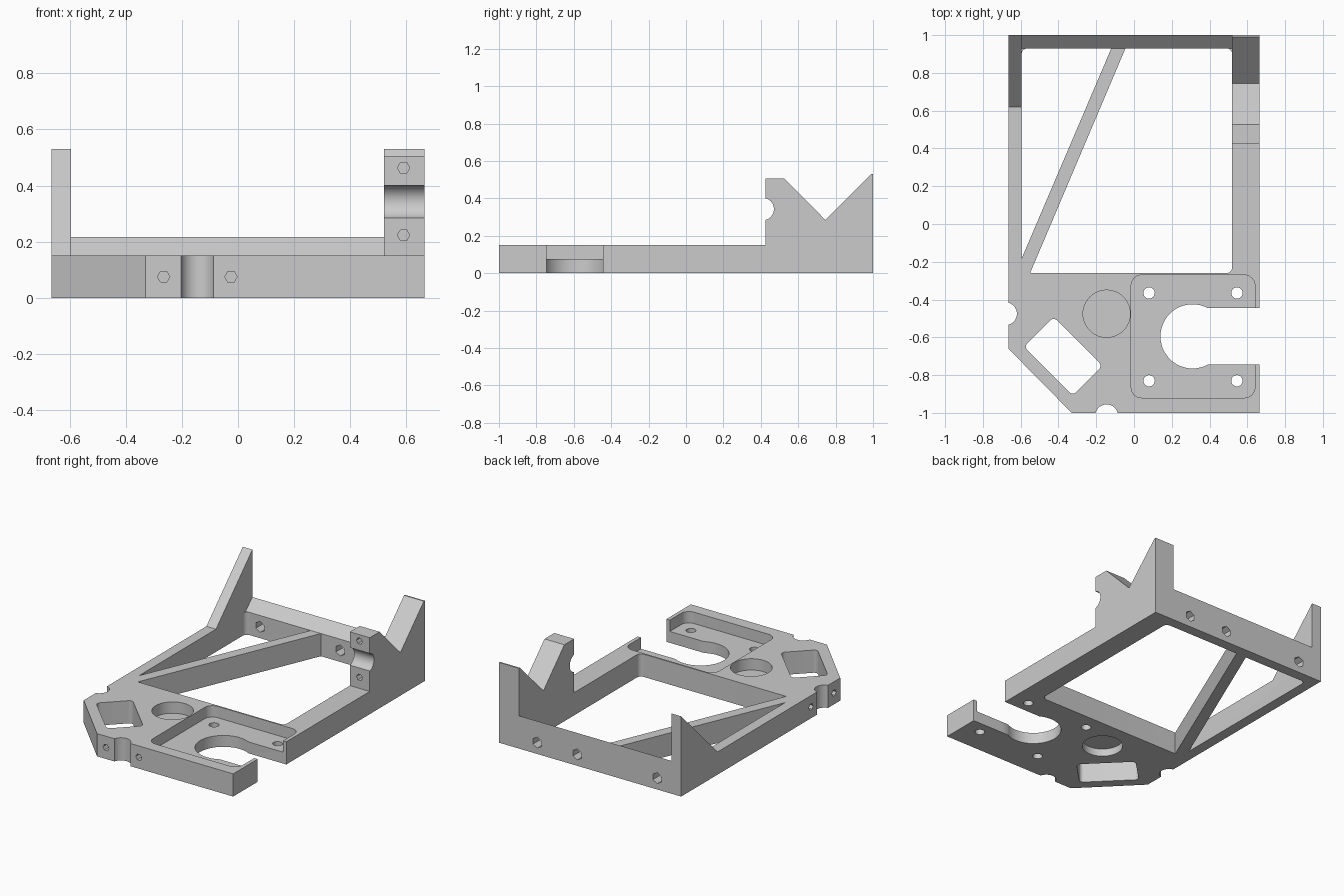
import bpy, bmesh, math
from mathutils import Vector

old = bpy.data.objects.get("Cube")
if old:
    bpy.data.objects.remove(old, do_unlink=True)

grey = bpy.data.materials.new("plain grey")
grey.use_nodes = True
colour = (0.6, 0.6, 0.6, 1)
grey.diffuse_color = colour
grey.node_tree.nodes["Principled BSDF"].inputs["Base Color"].default_value = colour

PLACE = {"x": lambda a, b, h: (h, a, b),
         "y": lambda a, b, h: (a, h, b),
         "z": lambda a, b, h: (a, b, h)}


def prism(name, outline, axis, low, high):
    """Extrude a flat outline along an axis."""
    bm = bmesh.new()
    face = bm.faces.new([bm.verts.new(PLACE[axis](a, b, low)) for a, b in outline])
    moved = bmesh.ops.extrude_face_region(bm, geom=[face])["geom"]
    bmesh.ops.translate(bm, vec=PLACE[axis](0, 0, high - low),
                        verts=[v for v in moved if isinstance(v, bmesh.types.BMVert)])
    bmesh.ops.recalc_face_normals(bm, faces=bm.faces)
    mesh = bpy.data.meshes.new(name)
    bm.to_mesh(mesh)
    bm.free()
    mesh.materials.append(grey)
    ob = bpy.data.objects.new(name, mesh)
    bpy.context.collection.objects.link(ob)
    return ob


def circle(a, b, r, sides=48, turn=0.0):
    steps = [turn + math.tau * i / sides for i in range(sides)]
    return [(a + r * math.cos(t), b + r * math.sin(t)) for t in steps]


def rounded(corners, radius, only=None, steps=6):
    """Fillet the chosen corners of an outline."""
    out = []
    for i, c in enumerate(corners):
        p = Vector(c)
        if only is not None and i not in only:
            out.append(c)
            continue
        u = (Vector(corners[i - 1]) - p).normalized()
        v = (Vector(corners[(i + 1) % len(corners)]) - p).normalized()
        half = math.acos(u.dot(v)) / 2
        centre = p + (u + v).normalized() * radius / math.sin(half)
        start = p + u * radius / math.tan(half) - centre
        end = p + v * radius / math.tan(half) - centre
        for k in range(steps + 1):
            arm = start.lerp(end, k / steps).normalized() * radius
            out.append(tuple(centre + arm))
    return out


def box(a0, a1, b0, b1):
    return [(a0, b0), (a1, b0), (a1, b1), (a0, b1)]


def combine(tool, operation):
    mod = body.modifiers.new(tool.name, "BOOLEAN")
    mod.operation, mod.solver, mod.object = operation, "EXACT", tool
    bpy.context.view_layer.objects.active = body
    bpy.ops.object.modifier_apply(modifier=mod.name)
    bpy.data.objects.remove(tool, do_unlink=True)


def cut(outline, axis, low, high):
    combine(prism("cutter", outline, axis, low, high), "DIFFERENCE")


def add(outline, axis, low, high):
    combine(prism("addition", outline, axis, low, high), "UNION")


W, T = 0.665, 0.15          # half width, plate thickness
IN_L, IN_R, IN_B = -0.595, 0.52, 0.93

# Base plate with a chamfered front corner
body = prism("mounting_frame", [(-0.33, -1), (W, -1), (W, 1), (-W, 1), (-W, -0.66)], "z", 0, T)

# Openings on either side of the diagonal brace
cut(rounded([(IN_L, IN_B), (IN_L, -0.183), (-0.12, IN_B)], 0.03, only=[0]), "z", -0.1, 0.3)
cut(rounded([(-0.045, IN_B), (-0.55, -0.26), (IN_R, -0.26), (IN_R, IN_B)], 0.03, only=[2, 3]),
    "z", -0.1, 0.3)

# Sloped back ridge, left wedge and notched right bracket
add([(IN_B, 0.1), (1, 0.1), (1, 0.217), (IN_B, T)], "x", -W, W)
add([(0.62, 0.1), (1, 0.1), (1, 0.53), (0.62, T)], "x", -W, IN_L)
add([(0.425, 0.1), (1, 0.1), (1, 0.53), (0.99, 0.53), (0.745, 0.285),
     (0.527, 0.505), (0.425, 0.505)], "x", IN_R, W)

# Motor pocket, bore, side slot and screw holes
cut(rounded(box(-0.015, 0.64, -0.92, -0.27), 0.055), "z", 0.075, 0.3)
cut(circle(0.31, -0.595, 0.17), "z", -0.1, 0.3)
cut(box(0.33, 0.8, -0.745, -0.445), "z", -0.1, 0.3)
for x in (0.08, 0.545):
    for y in (-0.83, -0.365):
        cut(circle(x, y, 0.03, 24), "z", -0.1, 0.3)

# Round recess with a thin web between top and bottom
cut(circle(-0.145, -0.475, 0.125), "z", -0.1, 0.05)
cut(circle(-0.145, -0.475, 0.125), "z", 0.075, 0.3)

# Slanted window near the chamfer
s = math.sqrt(0.5)
slanted = [(-0.375 + s * (u + v), -0.70 + s * (v - u)) for u, v in box(-0.183, 0.183, -0.111, 0.111)]
cut(rounded(slanted, 0.025), "z", -0.1, 0.3)

# Rod notches on the front, left side and bracket
cut(circle(-0.145, -1.015, 0.06), "z", -0.1, 0.3)
cut(circle(-W - 0.015, -0.475, 0.06), "z", -0.1, 0.3)
cut(circle(0.41, 0.343, 0.06), "x", 0.4, 0.8)

# Hexagonal screw holes beside each notch
for side in (-0.12, 0.12):
    cut(circle(-0.145 + side, 0.075, 0.022, 6), "y", -1.1, -0.92)
    cut(circle(-0.475 + side, 0.075, 0.022, 6), "x", -0.8, -0.6)
    cut(circle(0.59, 0.343 + side, 0.022, 6), "y", 0.35, 0.51)

# Hexagonal through holes in the back bar
for x in (0.387, 0.095, -0.49):
    cut(circle(x, 0.075, 0.036, 6, math.pi / 6), "y", 0.85, 1.1)

bpy.ops.object.select_all(action="DESELECT")
body.select_set(True)
bpy.context.view_layer.objects.active = body
bpy.ops.object.shade_smooth_by_angle(angle=math.radians(30))
